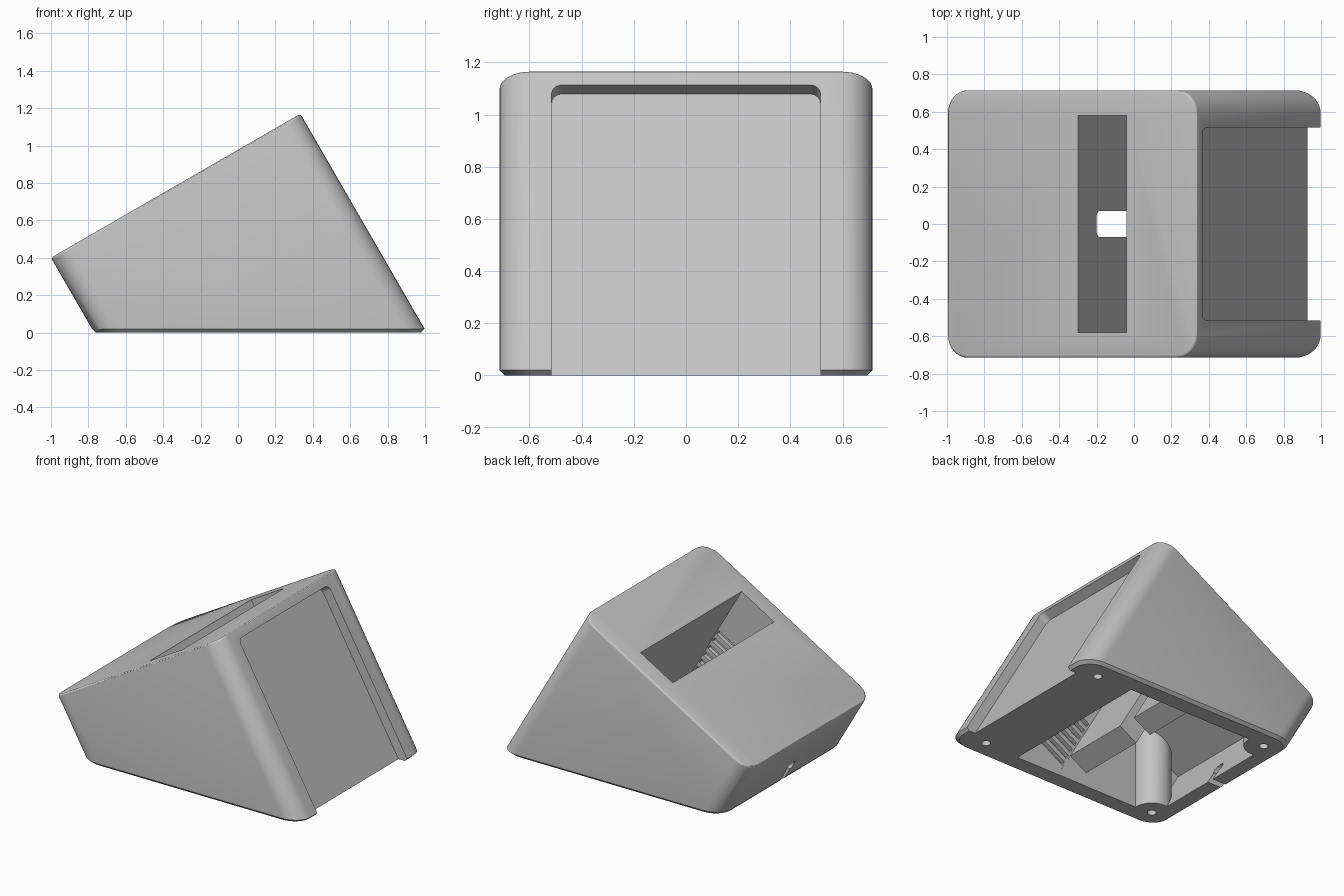
import bpy, bmesh, math
from mathutils import Matrix, Vector

cube = bpy.data.objects.get("Cube")
if cube:
    bpy.data.objects.remove(cube, do_unlink=True)

# Tilted frame: X runs up the slope, Z points out of the sloping top
TILT = Matrix.Translation((-1, 0, 0.4)) @ Matrix.Rotation(math.radians(-30), 4, 'Y')
SLOPE, HALF = 1.54, 0.715

grey = bpy.data.materials.new("light_grey")
grey.use_nodes = True
colour = (0.55, 0.55, 0.55, 1)
grey.diffuse_color = colour
grey.node_tree.nodes["Principled BSDF"].inputs["Base Color"].default_value = colour


def finish(name, bm):
    bmesh.ops.recalc_face_normals(bm, faces=bm.faces)
    mesh = bpy.data.meshes.new(name)
    bm.to_mesh(mesh)
    bm.free()
    mesh.materials.append(grey)
    ob = bpy.data.objects.new(name, mesh)
    bpy.context.collection.objects.link(ob)
    return ob


def box_mesh(lo, hi, axis=2, radius=0.0):
    """Box between two corners, optionally rounded along one axis."""
    lo, hi = Vector(lo), Vector(hi)
    bm = bmesh.new()
    bmesh.ops.create_cube(bm, size=1)
    for v in bm.verts:
        v.co = Vector([(a + b) / 2 + c * (b - a) for a, b, c in zip(lo, hi, v.co)])
    if radius:
        edges = [e for e in bm.edges
                 if abs((e.verts[0].co - e.verts[1].co).normalized()[axis]) > 0.9]
        bmesh.ops.bevel(bm, geom=edges, offset=radius, segments=8, profile=0.5,
                        affect='EDGES')
    return bm


def box(name, lo, hi, axis=2, radius=0.0, frame=TILT):
    bm = box_mesh(lo, hi, axis, radius)
    bm.transform(frame)
    return finish(name, bm)


def rod(name, radius, length, matrix):
    bm = bmesh.new()
    bmesh.ops.create_cone(bm, cap_ends=True, segments=32, radius1=radius,
                          radius2=radius, depth=length, matrix=matrix)
    return finish(name, bm)


def cut(target, tool):
    """Subtract the tool and discard it."""
    mod = target.modifiers.new("cut", 'BOOLEAN')
    mod.operation, mod.solver, mod.object = 'DIFFERENCE', 'EXACT', tool
    bpy.context.view_layer.objects.active = target
    bpy.ops.object.modifier_apply(modifier=mod.name)
    bpy.data.objects.remove(tool, do_unlink=True)


# Body: rounded tilted block with softened top edge, trimmed flat underneath
bm = box_mesh((0, -HALF, -2), (SLOPE, HALF, 0), 2, 0.12)
rim = [e for e in bm.edges if all(abs(v.co.z) < 1e-5 for v in e.verts)]
bmesh.ops.bevel(bm, geom=rim, offset=0.015, segments=3, profile=0.5, affect='EDGES')
bm.transform(TILT)
bmesh.ops.bisect_plane(bm, geom=bm.verts[:] + bm.edges[:] + bm.faces[:],
                       plane_co=(0, 0, 0.02), plane_no=(0, 0, 1), clear_inner=True)

# Chamfered foot edge
edge_loop = [e for e in bm.edges if e.is_boundary]
new = bmesh.ops.extrude_edge_only(bm, edges=edge_loop)["geom"]
for v in [g for g in new if isinstance(g, bmesh.types.BMVert)]:
    v.co = Vector((0.11 + (v.co.x - 0.11) * 0.978, v.co.y * 0.972, 0))
bmesh.ops.contextual_create(bm, geom=[g for g in new if isinstance(g, bmesh.types.BMEdge)])
body = finish("dock_body", bm)

# Sliding panel recess on the steep face
cut(body, box("recess", (SLOPE - 0.07, -0.515, -3), (SLOPE + 0.5, 0.515, -0.065), 0, 0.04))

# Inner cavity, leaving round screw posts in the low corners
cavity = box("cavity", (0.1, -0.58, -2), (0.65, 0.58, -0.1))
for side in (-1, 1):
    cut(cavity, rod("post", 0.13, 3, Matrix.Translation((-0.63, side * 0.57, 0))))
cut(body, cavity)

# Slot through the top, the gap under its partition, and the cable notch
cut(body, box("slot", (0.808, -0.58, -2.1), (1.108, 0.58, 0.2)))
cut(body, box("lower_gap", (0.6, -0.579, -1.9), (0.9, 0.579, -0.72)))
cut(body, box("notch", (0.6, -0.07, -0.9), (0.9, 0.07, -0.2), 0, 0.035))

# Grip grooves in both ends of the slot
for i in range(7):
    depth = -0.38 - 0.07 * i
    cut(body, box("groove", (0.82, -0.61, depth - 0.035), (1.1, 0.61, depth)))

# Cable exit at the low end
WORLD = Matrix.Identity(4)
cut(body, rod("cable_hole", 0.04, 0.5,
              Matrix.Translation((-0.8, 0, 0.12)) @ Matrix.Rotation(math.pi / 2, 4, 'Y')))
cut(body, box("cable_slit", (-1.04, -0.025, -0.1), (-0.56, 0.025, 0.12), frame=WORLD))

# Screw holes underneath
for x in (-0.63, 0.79):
    for y in (-0.57, 0.57):
        cut(body, rod("screw_hole", 0.03, 0.16, Matrix.Translation((x, y, 0))))

# One colour, smooth rounds with crisp edges
body.data.materials.clear()
body.data.materials.append(grey)
for poly in body.data.polygons:
    poly.material_index = 0
bpy.ops.object.select_all(action='DESELECT')
body.select_set(True)
bpy.context.view_layer.objects.active = body
bpy.ops.object.shade_smooth_by_angle(angle=math.radians(30))
